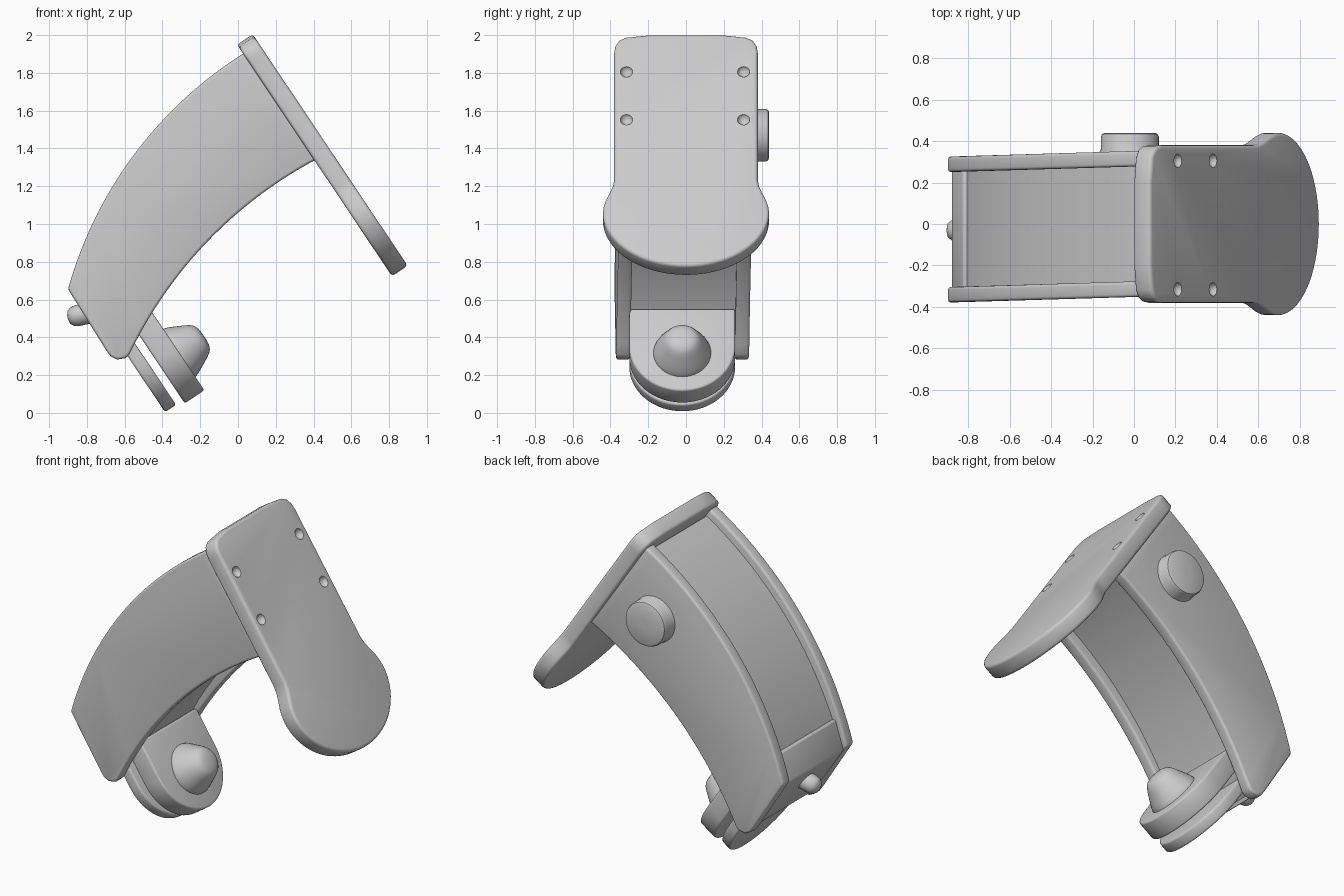
import bpy, bmesh, math
from mathutils import Vector

if "Cube" in bpy.data.objects:
    bpy.data.objects.remove(bpy.data.objects["Cube"])

D = Vector((0.556, 0, -0.831))    # down the slanted plate
N = Vector((0.831, 0, 0.556))     # outward from the plate
Y = Vector((0, 1, 0))
SKEW = 0.03                       # arm leans slightly in y along x


def finish(name, bm, bevel=0.0):
    bmesh.ops.recalc_face_normals(bm, faces=bm.faces)
    me = bpy.data.meshes.new(name)
    bm.to_mesh(me)
    bm.free()
    ob = bpy.data.objects.new(name, me)
    bpy.context.collection.objects.link(ob)
    bpy.ops.object.select_all(action='DESELECT')
    ob.select_set(True)
    bpy.context.view_layer.objects.active = ob
    if bevel:
        m = ob.modifiers.new("round", 'BEVEL')
        m.width, m.segments, m.limit_method = bevel, 3, 'ANGLE'
        m.angle_limit = math.radians(40)
        bpy.ops.object.modifier_apply(modifier=m.name)
    bpy.ops.object.shade_smooth_by_angle(angle=math.radians(35))
    return ob


def prism(name, pts, origin, u, v, w, bevel, skew=0.0):
    """Extrude a 2D outline (u, v) along the vector w."""
    bm = bmesh.new()
    rings = []
    for off in (Vector(), w):
        ring = []
        for a, b in pts:
            p = Vector(origin) + u * a + v * b + off
            p.y += skew * p.x
            ring.append(bm.verts.new(p))
        rings.append(ring)
    lo, hi = rings
    bm.faces.new(lo)
    bm.faces.new(hi)
    n = len(pts)
    for i in range(n):
        j = (i + 1) % n
        bm.faces.new((lo[i], lo[j], hi[j], hi[i]))
    return finish(name, bm, bevel)


def lathe(name, profile, origin, axis, n=40):
    """Revolve (radius, height) points about an axis, capping both ends."""
    q = Vector(axis).to_track_quat('Z', 'Y')
    bm = bmesh.new()
    rings = []
    for r, h in profile:
        rings.append([bm.verts.new(Vector(origin) + q @ Vector(
            (r * math.cos(2 * math.pi * i / n), r * math.sin(2 * math.pi * i / n), h)))
            for i in range(n)])
    for a, b in zip(rings, rings[1:]):
        for i in range(n):
            j = (i + 1) % n
            bm.faces.new((a[i], a[j], b[j], b[i]))
    bm.faces.new(rings[0])
    bm.faces.new(rings[-1])
    return finish(name, bm)


def arc(p, q, r, n=24):
    """Circular arc from p through q to r."""
    (ax, ay), (bx, by), (cx, cy) = p, q, r
    d = 2 * (ax * (by - cy) + bx * (cy - ay) + cx * (ay - by))
    A, B, C = ax * ax + ay * ay, bx * bx + by * by, cx * cx + cy * cy
    ox = (A * (by - cy) + B * (cy - ay) + C * (ay - by)) / d
    oy = (A * (cx - bx) + B * (ax - cx) + C * (bx - ax)) / d
    rad = math.hypot(ax - ox, ay - oy)
    t0 = math.atan2(ay - oy, ax - ox)
    dt = math.atan2(cy - oy, cx - ox) - t0
    dt = (dt + math.pi) % (2 * math.pi) - math.pi
    return [(ox + rad * math.cos(t0 + dt * i / n), oy + rad * math.sin(t0 + dt * i / n))
            for i in range(n + 1)]


X, Z = Vector((1, 0, 0)), Vector((0, 0, 1))

# Curved side panels
panel = arc((-0.90, 0.655), (-0.585, 1.32), (0.04, 1.91))
panel += arc((0.42, 1.345), (-0.2, 0.866), (-0.575, 0.31))
panel += [(-0.595, 0.29), (-0.64, 0.282), (-0.675, 0.30), (-0.70, 0.335)]
for name, y in (("side_panel_front", -0.352), ("side_panel_back", 0.277)):
    prism(name, panel, (0, y, 0), X, Z, Y * 0.075, 0.015, SKEW)

# Recessed web between the panels, and its lower end cap
web = arc((-0.86, 0.64), (-0.545, 1.29), (0.05, 1.86))
web += arc((0.37, 1.385), (-0.24, 0.91), (-0.56, 0.40)) + [(-0.66, 0.34)]
prism("web", web, (0, -0.29, 0), X, Z, Y * 0.58, 0, SKEW)
cap = [(-0.825, 0.805), (-0.88, 0.63), (-0.68, 0.325), (-0.6, 0.45), (-0.78, 0.80)]
prism("end_cap", cap, (0, -0.285, 0), X, Z, Y * 0.57, 0.01, SKEW)

# Slanted mounting plate with a wide rounded foot
half = [(0, 0.2), (0.015, 0.32), (0.035, 0.355), (0.07, 0.375), (0.11, 0.38),
        (0.92, 0.38), (0.96, 0.387), (1.0, 0.403), (1.05, 0.425), (1.09, 0.436)]
half += [(1.13 + 0.345 * math.sin(t), 0.44 * math.cos(t))
         for t in (math.pi / 2 * i / 18 for i in range(18))]
outline = half + [(1.475, 0)] + [(s, -y) for s, y in reversed(half)]
top = Vector((0.078, 0, 2.005))
plate = prism("mounting_plate", outline, top, D, Y, N * -0.1, 0.018)

# Screw dimples in the plate
for s in (0.24, 0.545):
    for y in (-0.315, 0.305):
        bpy.ops.mesh.primitive_uv_sphere_add(segments=20, ring_count=12, radius=0.034,
                                             location=top + D * s + Y * y + N * 0.008)
        cutter = bpy.context.object
        cutter.hide_render = True
        bpy.context.view_layer.objects.active = plate
        m = plate.modifiers.new("dimple", 'BOOLEAN')
        m.operation, m.solver, m.object = 'DIFFERENCE', 'EXACT', cutter
        bpy.ops.object.modifier_apply(modifier=m.name)
        bpy.data.objects.remove(cutter)

# Two rounded tabs at the lower end
for name, org, thick, length in (("thick_tab", (-0.178, -0.02, 0.12), 0.125, 0.52),
                                 ("thin_tab", (-0.328, -0.02, 0.043), 0.07, 0.55)):
    R = 0.28
    tab = [(R - R * math.sin(t), R * math.cos(t))
           for t in (math.pi * i / 32 for i in range(33))]
    tab += [(length, -R), (length, R)]
    prism(name, tab, org, -D, Y, N * -thick, 0.012)

# Tapered button on the thick tab
lathe("tapered_button", [(0.155, -0.02), (0.152, 0.01), (0.145, 0.03), (0.128, 0.065),
                         (0.105, 0.11), (0.09, 0.135), (0.075, 0.15), (0.05, 0.16),
                         (0.015, 0.163)], (-0.315, -0.02, 0.315), N)

# Round knob on the back panel
lathe("side_knob", [(0.148, 0), (0.148, 0.015), (0.14, 0.03), (0.14, 0.09), (0.134, 0.104),
                    (0.12, 0.11), (0.02, 0.11)], (-0.02, 0.33, 1.47), Y)

# Small rounded bolt on the lower end
lathe("end_bolt", [(0.056, 0), (0.056, 0.075), (0.05, 0.1), (0.035, 0.118), (0.01, 0.125)],
      (-0.78, -0.03, 0.53), (-0.95, 0, -0.2), 24)
